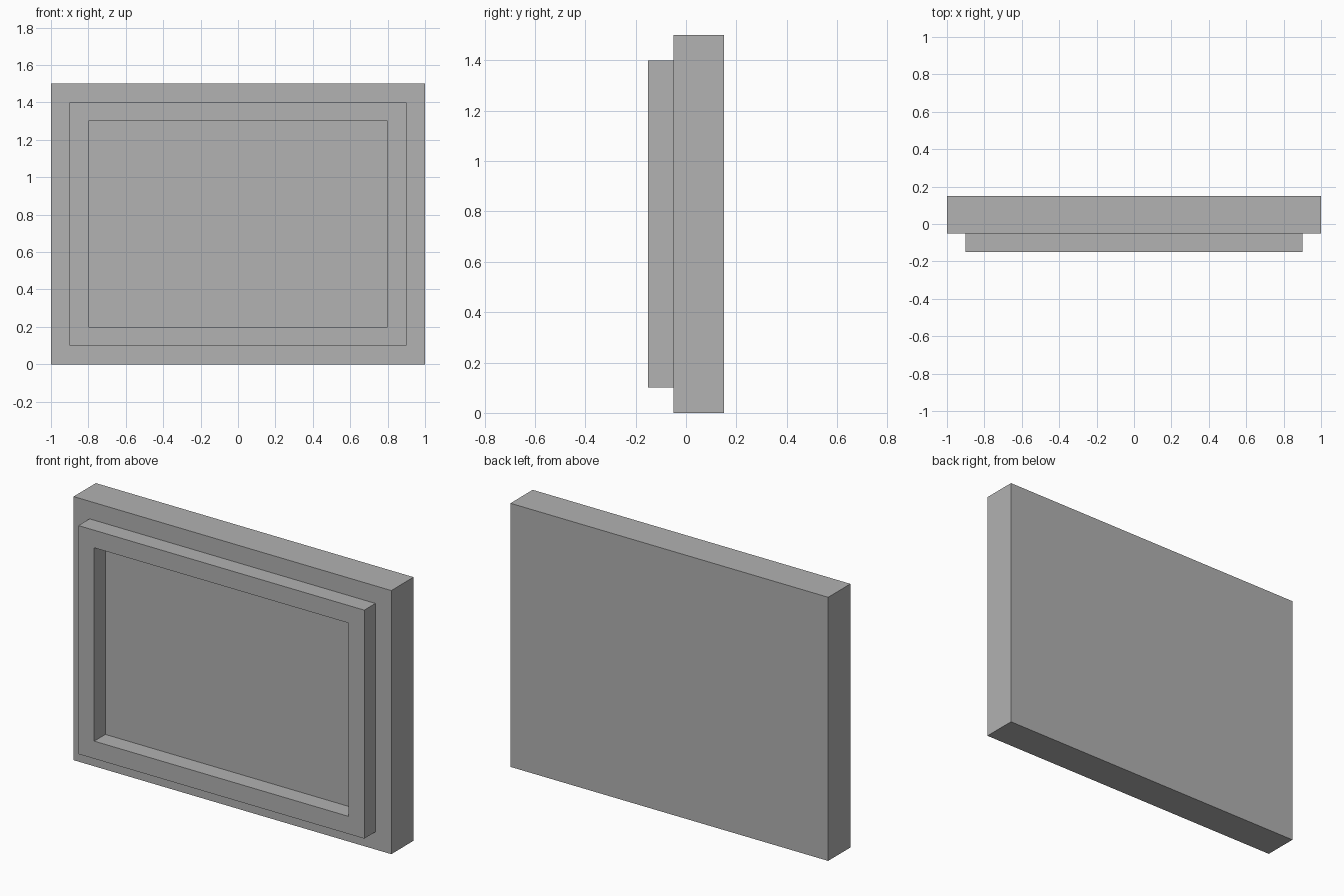
import bpy
import bmesh
from mathutils import Matrix

default_cube = bpy.data.objects.get("Cube")
if default_cube:
    bpy.data.objects.remove(default_cube, do_unlink=True)

# One plain grey for every part
grey = bpy.data.materials.new("plain grey")
grey.use_nodes = True
colour = (0.445, 0.445, 0.445, 1)
grey.diffuse_color = colour
grey.node_tree.nodes["Principled BSDF"].inputs["Base Color"].default_value = colour

WIDTH, HEIGHT = 2.0, 1.5
BACK, STEP, FRONT = 0.15, -0.05, -0.15
MARGIN = 0.1


def finish(name, bm):
    bmesh.ops.recalc_face_normals(bm, faces=bm.faces)
    mesh = bpy.data.meshes.new(name)
    bm.to_mesh(mesh)
    bm.free()
    mesh.materials.append(grey)
    obj = bpy.data.objects.new(name, mesh)
    bpy.context.collection.objects.link(obj)


def box(bm, inset, y_front, y_back):
    size = (WIDTH - 2 * inset, y_back - y_front, HEIGHT - 2 * inset)
    centre = (0, (y_front + y_back) / 2, HEIGHT / 2)
    bmesh.ops.create_cube(
        bm, size=1, matrix=Matrix.Translation(centre) @ Matrix.Diagonal((*size, 1)))


# Back slab
bm = bmesh.new()
box(bm, 0, STEP, BACK)
finish("back_panel", bm)

# Raised border: a box with front and back inset, then bridged through
bm = bmesh.new()
box(bm, MARGIN, FRONT, STEP)
caps = [f for f in bm.faces if abs(f.normal.y) > 0.9]
bmesh.ops.inset_individual(bm, faces=caps, thickness=MARGIN, use_even_offset=True)
rims = [e for f in caps for e in f.edges]
bmesh.ops.delete(bm, geom=caps, context="FACES_ONLY")
bmesh.ops.bridge_loops(bm, edges=rims)
finish("raised_border", bm)
